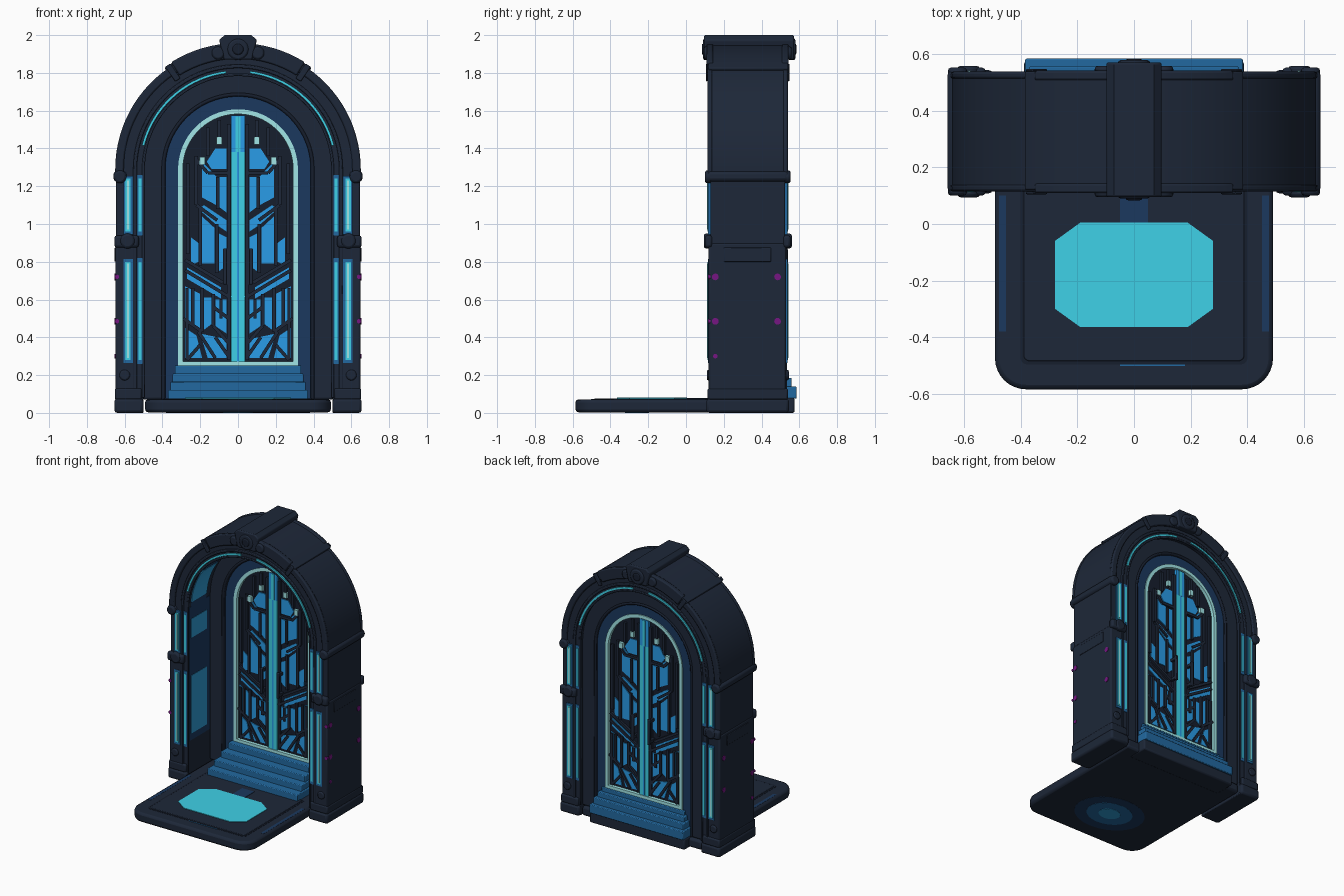
import bpy, bmesh, math

if "Cube" in bpy.data.objects:
    bpy.data.objects.remove(bpy.data.objects["Cube"])

def mat(name, r, g, b):
    m = bpy.data.materials.new(name)
    m.diffuse_color = tuple((c / 255 / 12.92) if c < 11 else ((c / 255 + .055) / 1.055) ** 2.4 for c in (r, g, b)) + (1,)
    m.use_nodes = True
    m.node_tree.nodes["Principled BSDF"].inputs["Base Color"].default_value = m.diffuse_color
    return m

NAVY = mat("dark navy", 29, 39, 56)
INK = mat("ink navy", 22, 30, 45)
DEEP = mat("deep blue", 27, 56, 94)
MID = mat("mid blue", 34, 105, 160)
BLUE = mat("bright blue", 42, 158, 234)
TEAL = mat("teal blue", 46, 155, 212)
CYAN = mat("cyan", 64, 212, 234)
PALE = mat("pale cyan", 165, 235, 236)
PURPLE = mat("purple", 118, 22, 130)

ZC = 1.29              # centre of every arch
GATE, DOOR = .327, .452  # mid planes of the gate body and the door

def make(name, verts, faces, m, bevel=0):
    me = bpy.data.meshes.new(name)
    bm = bmesh.new()
    vs = [bm.verts.new(v) for v in verts]
    for f in faces:
        bm.faces.new([vs[i] for i in f])
    bmesh.ops.recalc_face_normals(bm, faces=bm.faces)
    bm.to_mesh(me)
    bm.free()
    me.materials.append(m)
    o = bpy.data.objects.new(name, me)
    bpy.context.collection.objects.link(o)
    if bevel:
        b = o.modifiers.new("bevel", 'BEVEL')
        b.width, b.segments, b.limit_method, b.angle_limit = bevel, 2, 'ANGLE', math.radians(40)
    return o

def prism(name, pts, a, b, m, axis='y', bevel=0):
    """Extrude an outline: in xz along y, in xy along z, or in yz along x."""
    put = {'y': lambda p, t: (p[0], t, p[1]), 'z': lambda p, t: (p[0], p[1], t),
           'x': lambda p, t: (t, p[0], p[1])}[axis]
    n = len(pts)
    verts = [put(p, a) for p in pts] + [put(p, b) for p in pts]
    faces = [list(range(n)), list(range(n, 2 * n))]
    faces += [[i, (i + 1) % n, n + (i + 1) % n, n + i] for i in range(n)]
    return make(name, verts, faces, m, bevel)

def box(name, x0, x1, y0, y1, z0, z1, m, bevel=0):
    return prism(name, [(x0, z0), (x1, z0), (x1, z1), (x0, z1)], y0, y1, m, 'y', bevel)

def disc(name, u, v, r, a, b, m, axis='y', bevel=0, n=24, sv=1):
    pts = [(u + r * math.cos(2 * math.pi * i / n), v + sv * r * math.sin(2 * math.pi * i / n)) for i in range(n)]
    return prism(name, pts, a, b, m, axis, bevel)

def arch(name, r0, r1, y0, y1, m, z0=None, a0=0, a1=180, bevel=0):
    """Sweep a rectangle round an arch, with straight legs down to z0 if given."""
    n = max(4, int((a1 - a0) / 4))
    path = [(math.cos(t), math.sin(t), 0) for t in (math.radians(a0 + (a1 - a0) * i / n) for i in range(n + 1))]
    if z0 is not None:
        path = [(1, 0, z0 - ZC)] + path + [(-1, 0, z0 - ZC)]
    verts = [(c * r, y, ZC + s * r + d) for c, s, d in path for r, y in ((r0, y0), (r1, y0), (r1, y1), (r0, y1))]
    k = len(path)
    faces = [[4 * i + j, 4 * i + (j + 1) % 4, 4 * i + 4 + (j + 1) % 4, 4 * i + 4 + j]
             for i in range(k - 1) for j in range(4)]
    faces += [[0, 1, 2, 3], [4 * k - 4 + j for j in range(4)]]
    return make(name, verts, faces, m, bevel)

def both(y0, y1, c=GATE):
    """The same depth range on the front and on the back."""
    return ((y0, y1), (2 * c - y1, 2 * c - y0))

def rounded(x, y0, y1, r, n=8):
    pts = []
    for cx, cy, s in ((x - r, y0 + r, -90), (x, y1, None), (-x, y1, None), (-x + r, y0 + r, 180)):
        if s is None:
            pts.append((cx, cy))
        else:
            pts += [(cx + r * math.cos(math.radians(s + 90 * i / n)), cy + r * math.sin(math.radians(s + 90 * i / n)))
                    for i in range(n + 1)]
    return pts

# Platform with raised inner panel, seam lines and glowing pad
prism("platform", rounded(.492, -.585, .52, .11), .003, .072, NAVY, 'z', .016)
for r, z, m in ((.26, .002, DEEP), (.17, .001, MID), (.08, 0, TEAL)):
    disc("platform_underside_glow", 0, -.26, r, z, .004, m, 'z', sv=.8)
prism("platform_seam", rounded(.402, -.497, .2, .025), .06, .0735, INK, 'z')
prism("platform_panel", rounded(.39, -.485, .2, .02), .06, .077, NAVY, 'z', .004)
box("platform_seam_light", -.05, .18, -.502, -.498, .069, .0745, MID)
for s in (-1, 1):
    box("platform_side_tint", s * .465 - .012, s * .465 + .012, -.38, .1, .068, .0728, DEEP)
pad = [(.28, -.06), (.19, .005), (-.19, .005), (-.28, -.06), (-.28, -.3), (-.19, -.365), (.19, -.365), (.28, -.3)]
prism("glow_pad", pad, .07, .081, CYAN, 'z')
box("pad_link", -.05, .05, .005, .12, .07, .080, DEEP)

# Gate body: deep arch shell, raised crown and mouldings
arch("gate_shell", .50, .645, .13, .525, NAVY, 0, bevel=.006)
arch("gate_crown", .63, .662, .12, .54, NAVY, a0=54, a1=126, bevel=.006)
for y0, y1 in both(.115, .14):
    arch("outer_moulding", .605, .65, y0, y1, NAVY, 1.25, bevel=.008)
    arch("middle_moulding", .535, .555, y0 + .004, y1 - .004, NAVY, .08, bevel=.005)
    arch("inner_moulding", .493, .508, y0 + .008, y1 - .008, NAVY, .08, bevel=.004)
    arch("crown_moulding", .585, .668, y0 - .006, y1 + .004, NAVY, a0=58, a1=122, bevel=.008)
for y0, y1 in both(.122, .14):
    for a in (14, 97):
        arch("arch_light", .511, .524, y0, y1, CYAN, a0=a, a1=a + 69)

# Keystone and its medallions
prism("keystone", [(-.075, 1.87), (.075, 1.87), (.1, 1.975), (.07, 2), (-.07, 2), (-.1, 1.975)], .095, .572, NAVY, bevel=.008)
for y0, y1 in ((.09, .13), (.54, .58)):
    disc("medallion_ring", 0, 1.925, .058, y0, y1, NAVY, bevel=.012)
    disc("medallion_hub", 0, 1.925, .03, y0 - .006, y1 + .004, INK, bevel=.008)
for y0, y1 in both(.09, .13):
    for s in (-1, 1):
        disc("medallion_side", s * .105, 1.905, .034, y0 + .005, y1 - .005, NAVY, bevel=.01)
        # Clasps on the shoulders of the arch
        c, d = s * math.cos(math.radians(56)), math.sin(math.radians(56))
        p = [(r * c - t * d * s, ZC + r * d + t * c * s) for r, t in ((.57, -.016), (.665, -.016), (.665, .016), (.57, .016))]
        prism("arch_clasp", p, y0 + .015, y1 - .015, NAVY, bevel=.005)

for s in (-1, 1):
    def bar(name, x0, x1, *rest):
        return box(name, min(s * x0, s * x1), max(s * x0, s * x1), *rest)
    # Pillars
    bar("pillar_base", .50, .655, .108, .545, 0, .075, NAVY, .015)
    bar("pillar_plinth", .51, .652, .114, .54, .07, .13, NAVY, .01)
    bar("lower_pillar", .535, .649, .12, .53, .07, .90, NAVY, .01)
    bar("shoulder_band", .59, .66, .11, .545, 1.225, 1.28, NAVY, .018)
    bar("pillar_side_panel", .643, .653, .20, .45, .80, .875, NAVY, .004)
    for y0, y1 in both(.1, .14):
        bar("capital", .525, .655, y0, y1, .875, .94, NAVY, .014)
        disc("capital_knob", s * .585, .91, .04, y0 - .006, y1 + .006, NAVY, bevel=.012)
        disc("shoulder_knob", s * .625, 1.25, .034, y0, y1, NAVY, bevel=.012)
        disc("plinth_knob", s * .60, .20, .028, y0 + .01, y1 - .01, NAVY, bevel=.008)
    # Light strips on both faces
    for z0, z1 in ((.28, .80), (.96, 1.24)):
        for y0, y1 in both(.114, .14):
            bar("strip_bed", .557, .606, y0 + .003, y1 - .003, z0 - .015, z1 + .015, MID)
            bar("strip_light", .568, .597, y0, y1, z0, z1, CYAN)
            bar("strip_core", .578, .588, y0 - .003, y1 + .003, z0 + .01, z1 - .01, PALE)
            bar("inner_strip_bed", .506, .536, y0 + .009, y1 - .009, z0 - .02, z1 + .02, MID)
            bar("inner_strip_light", .511, .526, y0 + .006, y1 - .006, z0, z1, CYAN)
    # Panels on the inner walls
    bar("inner_wall_lining", .497, .502, .14, .38, .3, 1.29, DEEP)
    for z0, z1 in ((.35, .78), (1.06, 1.2)):
        bar("inner_wall_panel", .494, .502, .16, .34, z0, z1, TEAL)
    for name, a, b, r, m in (("inner_arch_lining", 0, 62, .497, DEEP), ("inner_arch_panel", 4, 36, .494, TEAL)):
        arch(name, r, .502, .16, .34, m, a0=a if s > 0 else 180 - b, a1=b if s > 0 else 180 - a)
    # Side studs, with the front ones wrapping round the corner
    for y, z in ((.155, .72), (.485, .72), (.155, .485), (.485, .485), (.155, .3)):
        r = .018 if z > .4 else .012
        disc("side_stud", y, z, r, s * .64, s * .653, PURPLE, 'x', n=12)
        if y < .2 and z > .4:
            disc("corner_stud", s * .641, z, .012, .1175, .13, PURPLE, n=12)

# Recessed rings round the door
arch("recess_ring", .395, .505, .385, .50, NAVY, .07, bevel=.012)
arch("recess_bead", .385, .405, .38, .505, INK, .07, bevel=.008)
arch("recess_lining", .305, .392, .405, .49, DEEP, .07, bevel=.008)
arch("door_glow_frame", .292, .317, .40, .498, PALE, .25)
box("door_glow_sill", -.317, .317, .40, .498, .25, .272, PALE)

# Steps on both sides
for i in range(4):
    w = .37 - .012 * i
    box("front_step", -w, w, .165 + .063 * i, .45, .06, .122 + .043 * i, MID, .005)
    w = .385 - .015 * i
    box("back_step", -w, w, .43, .585 - .026 * i, .075, (.14, .185, .22, .25)[i], MID, .005)
box("back_step_base", -.39, .39, .42, .575, 0, .08, NAVY, .01)

# Door slab and glowing centre
outline = [(.3, .26)] + [(.3 * math.cos(math.pi * i / 32), ZC + .3 * math.sin(math.pi * i / 32)) for i in range(33)] + [(-.3, .26)]
prism("door_slab", outline, .424, .474, INK)
box("door_centre_light", -.036, .036, .408, .492, .26, 1.38, CYAN)
box("door_centre_top", -.036, .036, .408, .492, 1.38, 1.575, BLUE)
box("door_seam", -.006, .006, .405, .495, .27, 1.38, BLUE)
box("door_seam_top", -.012, .012, .405, .495, 1.38, 1.57, CYAN)

# Door leaf pattern, drawn for the right leaf and mirrored
plates = [
    [(.06, 1.29), (.06, 1.4), (.12, 1.4), (.165, 1.33), (.14, 1.29)],
    [(.115, 1.1), (.115, 1.25), (.15, 1.29), (.19, 1.33), (.19, 1.14)],
    [(.06, 1.06), (.06, 1.25), (.1, 1.25), (.1, 1.09)],
    [(.06, .96), (.06, 1.02), (.18, 1.1), (.21, 1.08), (.12, 1.0)],
    [(.125, .79), (.125, .98), (.19, 1.04), (.19, .79)],
    [(.06, .78), (.06, .93), (.1, .95), (.1, .75)],
    [(.21, .8), (.21, .9), (.25, .93), (.25, .78)],
    [(.09, .665), (.27, .77), (.27, .71), (.09, .605)],
    [(.06, .42), (.06, .6), (.12, .6), (.12, .46)],
    [(.2, .44), (.2, .63), (.28, .67), (.28, .5)],
    [(.14, .47), (.14, .61), (.18, .61), (.18, .44)],
    [(.06, .29), (.06, .39), (.2, .42), (.16, .29)],
    [(.19, .29), (.22, .41), (.28, .45), (.28, .29)],
]
ribs = [((.05, .28), (.05, 1.53)), ((.045, 1.27), (.16, 1.27)), ((.16, 1.27), (.22, 1.34)), ((.22, 1.36), (.22, 1.1)),
        ((.22, 1.1), (.11, 1.02)), ((.108, 1.25), (.108, 1.08)), ((.2, 1.08), (.2, .78)), ((.113, 1.0), (.113, .74)),
        ((.04, .61), (.28, .755)), ((.08, .69), (.28, .81)), ((.13, .63), (.13, .46)), ((.13, .46), (.05, .37)),
        ((.19, .66), (.19, .43)), ((.19, .43), (.29, .5)), ((.12, .29), (.21, .43)), ((.27, .28), (.2, .36)),
        ((.265, .84), (.265, 1.32)), ((.1, 1.42), (.1, 1.55)), ((.16, 1.36), (.16, 1.51)), ((.24, .66), (.24, .47)),
        ((.09, .6), (.09, .5)), ((.05, .5), (.13, .56)), ((.05, .3), (.12, .4)), ((.27, .28), (.27, .66))]
for s in (-1, 1):
    for p in plates:
        prism("door_plate", [(s * x, z) for x, z in p], .418, .48, BLUE)
    for (x0, z0), (x1, z1) in ribs:
        l = math.hypot(x1 - x0, z1 - z0)
        u, v = -(z1 - z0) / l * .009, (x1 - x0) / l * .009
        prism("door_rib", [(s * x, z) for x, z in ((x0 + u, z0 + v), (x1 + u, z1 + v), (x1 - u, z1 - v), (x0 - u, z0 - v))],
              .409, .491, NAVY)
    for x, z in ((.1, 1.44), (.19, 1.335)):
        box("door_lamp", s * x - .015, s * x + .015, .405, .495, z - .02, z + .02, PALE)
    # Door handles on both faces
    for y0, y1 in both(.365, .385, DOOR):
        box("door_handle", s * .068 - .011, s * .068 + .011, y0, y1, .68, .87, NAVY, .005)
    for z in (.70, .85):
        box("handle_mount", s * .068 - .009, s * .068 + .009, .375, .53, z - .01, z + .01, NAVY)

# Smooth curved surfaces, keep edges sharp
for o in bpy.context.collection.objects:
    o.select_set(True)
    bpy.context.view_layer.objects.active = o
bpy.ops.object.shade_smooth_by_angle(angle=math.radians(35))
